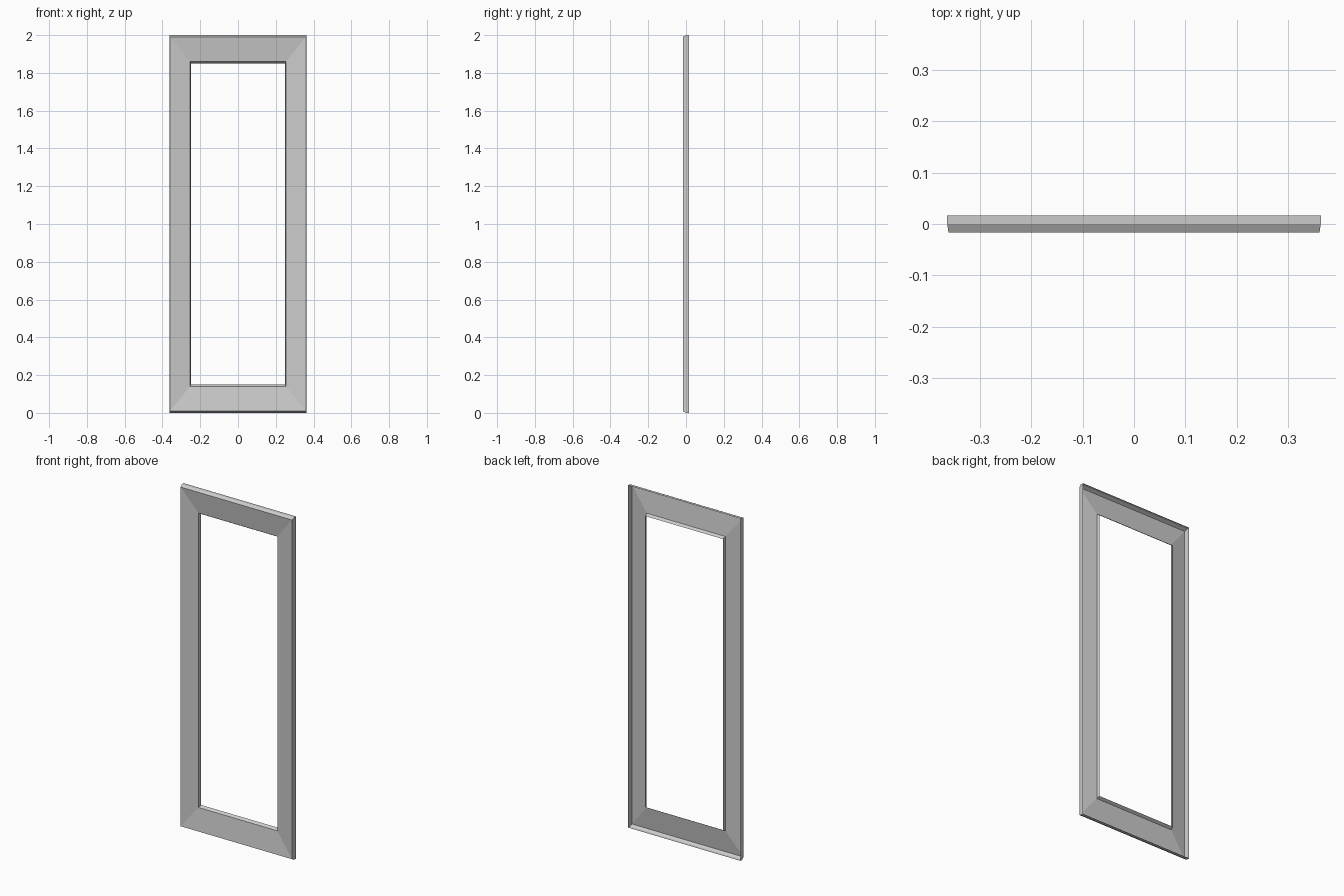
import bpy, bmesh

if "Cube" in bpy.data.objects:
    bpy.data.objects.remove(bpy.data.objects["Cube"])

# Folded-sheet section, outside to inside: (half width x, half height z, depth y)
PROFILE = [
    (0.363, 1.000, 0.0165),   # back edge of outer flange
    (0.363, 1.000, 0.000),    # flange bend
    (0.3605, 0.991, -0.0165), # front outer edge
    (0.254, 0.860, 0.000),    # inner end of sloped face
    (0.250, 0.850, 0.0165),   # back edge of inner flange
]

bm = bmesh.new()


def ring(hx, hz, y):
    return [bm.verts.new((sx * hx, y, 1 + sz * hz))
            for sx, sz in ((-1, -1), (1, -1), (1, 1), (-1, 1))]


# Mitred rectangular frame, open at the back
rings = [ring(*p) for p in PROFILE]
for a, b in zip(rings, rings[1:]):
    for i in range(4):
        j = (i + 1) % 4
        bm.faces.new((a[i], a[j], b[j], b[i]))
bm.normal_update()

mesh = bpy.data.meshes.new("door_frame_panel")
bm.to_mesh(mesh)
bm.free()
frame = bpy.data.objects.new("door_frame_panel", mesh)
bpy.context.collection.objects.link(frame)
